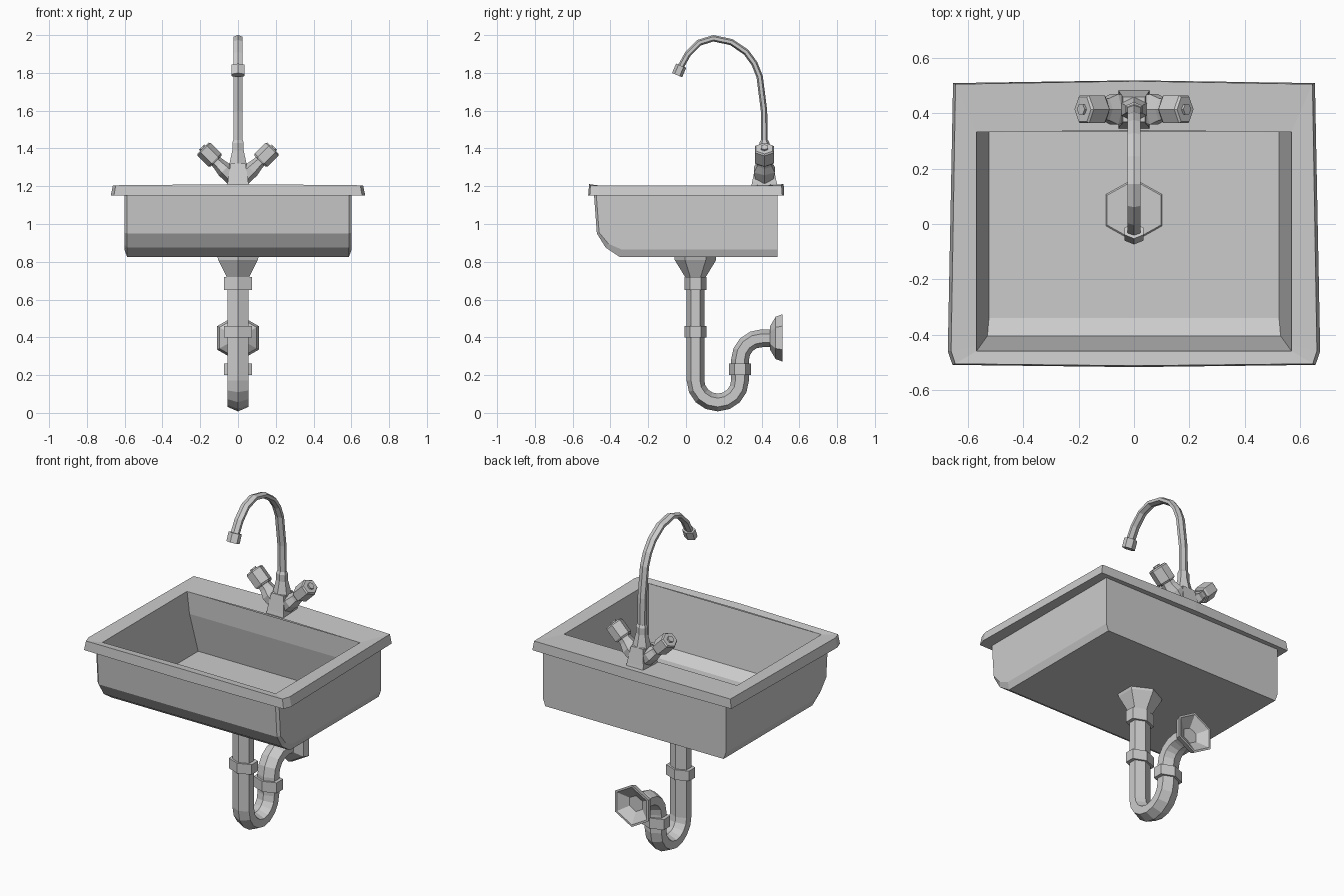
import bpy, bmesh, math
from mathutils import Vector

if "Cube" in bpy.data.objects:
    bpy.data.objects.remove(bpy.data.objects["Cube"])


def loft(name, rings, closed=True, caps=True, flip=False):
    """Skin a list of equal-length rings of points, flat shaded."""
    bm = bmesh.new()
    vs = [[bm.verts.new(p) for p in r] for r in rings]
    n = len(vs[0])
    for a, b in zip(vs, vs[1:]):
        for i in range(n if closed else n - 1):
            j = (i + 1) % n
            bm.faces.new((a[i], a[j], b[j], b[i]))
    if caps:
        bm.faces.new(vs[0])
        bm.faces.new(vs[-1])
    bmesh.ops.recalc_face_normals(bm, faces=bm.faces)
    if flip:
        bmesh.ops.reverse_faces(bm, faces=bm.faces)
    me = bpy.data.meshes.new(name)
    bm.to_mesh(me)
    bm.free()
    ob = bpy.data.objects.new(name, me)
    bpy.context.collection.objects.link(ob)
    return ob


def hexagon(u, v):
    """Six-sided section: points at +-u, flats at +-v."""
    return [(u, 0), (u / 2, v), (-u / 2, v), (-u, 0), (-u / 2, -v), (u / 2, -v)]


def sweep(name, path, sizes, side=(1, 0, 0), caps=True):
    """Hexagonal tube along a planar path; sizes holds (u, v) for each point."""
    path = [Vector(p) for p in path]
    b = Vector(side)
    rings = []
    for i, (p, s) in enumerate(zip(path, sizes)):
        t = (path[min(i + 1, len(path) - 1)] - path[max(i - 1, 0)]).normalized()
        nrm = b.cross(t)
        rings.append([p + nrm * u + b * v for u, v in hexagon(*s)])
    return loft(name, rings, caps=caps)


def arc(cy, cz, r, a0, a1, n):
    return [(0, cy + r * math.cos(math.radians(a0 + (a1 - a0) * i / n)),
             cz + r * math.sin(math.radians(a0 + (a1 - a0) * i / n))) for i in range(n + 1)]


# Basin outer shell: side profile carried across x, with bevelled ends
full = [(-.487, 1.155), (-.472, .95), (-.425, .875), (-.35, .825), (.485, .825), (.485, 1.155)]
inset = [(-.475, 1.155), (-.46, .955), (-.41, .895), (-.34, .865), (.485, .865), (.485, 1.155)]
loft("basin_outer", [[(x, y, z) for y, z in prof] for x, prof in
                     ((-.602, inset), (-.587, full), (.587, full), (.602, inset))], closed=False)

# Basin inner surface with sides tapering to the floor
inner = [(-.46, 1.2), (-.405, .885), (-.34, .84), (.375, .84), (.335, 1.07), (.335, 1.2)]
loft("basin_inner", [[(s * (.57 - .045 * (1.2 - z) / .36), y, z) for y, z in inner]
                     for s in (-1, 1)], closed=False, flip=True)


# Rim: opening edge, top outer edge, lower outer edge, underside
def rim_ring(half, z, crown=0):
    pts = half + [(-x, y) for x, y in reversed(half[1:-1])]
    return [(x, y, z + (crown if x == 0 else 0)) for x, y in pts]


loft("rim", [
    rim_ring([(0, -.46), (.57, -.46), (.57, -.44), (.57, .333), (0, .338)], 1.2, .004),
    rim_ring([(0, -.513), (.647, -.506), (.662, -.46), (.646, .506), (0, .517)], 1.205, .006),
    rim_ring([(0, -.518), (.657, -.51), (.674, -.46), (.655, .51), (0, .52)], 1.15),
    rim_ring([(0, -.485), (.595, -.485), (.6, -.46), (.6, .485), (0, .485)], 1.15)], caps=False)

# Drain fitting in the floor and funnel below it
sweep("drain_ring", [(0, .05, .838), (0, .05, .845)], [(.116, .104), (.108, .097)])
sweep("drain_funnel", [(0, .05, .83), (0, .05, .81), (0, .05, .72)],
      [(.11, .11), (.11, .105), (.055, .06)])

# Trap pipe
path = [(0, .05, .73)] + arc(.168, .173, .118, 180, 360, 8) + arc(.401, .28, .115, 180, 90, 4) + [(0, .47, .395)]
sweep("trap_pipe", path, [(.047, .055)] * len(path))

# Pipe collars
for i, (y, z0, z1) in enumerate([(.05, .65, .72), (.05, .40, .46), (.286, .20, .262)]):
    sweep(f"pipe_collar_{i + 1}", [(0, y, z0), (0, y, z1)], [(.058, .075)] * 2)

# Wall flange, hollow at the back
loft("wall_flange", [[(v, y, .397 + u) for u, v in hexagon(r, r * .88)] for y, r in
                     ((.465, .04), (.445, .062), (.475, .112), (.51, .125), (.51, .112), (.465, .04))],
     caps=False)

# Tap body
loft("tap_base", [[(sx * a, .415 + sy * b, z) for sx, sy in ((-1, -1), (1, -1), (1, 1), (-1, 1))]
                  for z, a, b in ((1.2, .056, .07), (1.225, .054, .064), (1.32, .04, .045))])
sweep("tap_neck", [(0, .415, z) for z in (1.27, 1.32, 1.39, 1.43, 1.445)],
      [(.05, .05), (.045, .045), (.027, .03), (.027, .03), (.018, .025)])

# Two angled arms with knobs
for s, label in ((-1, "left"), (1, "right")):
    def at(d):
        return (s * (.03 + d * .707), .415, 1.245 + d * .707)
    sweep(f"tap_arm_{label}", [at(d) for d in (-.02, .06, .1, .14)],
          [(.04, .045), (.042, .055), (.034, .04), (.03, .035)], side=(0, 1, 0))
    sweep(f"tap_knob_{label}", [at(d) for d in (.122, .132, .212, .22)],
          [(.04, .044), (.049, .05), (.049, .05), (.042, .044)], side=(0, 1, 0))
    sweep(f"knob_cap_{label}", [at(d) for d in (.215, .23)], [(.02, .018)] * 2, side=(0, 1, 0))

# Gooseneck spout and nozzle
spout = [(.415, 1.42), (.413, 1.6), (.39, 1.78), (.362, 1.85), (.318, 1.91), (.24, 1.963), (.145, 1.983),
         (.07, 1.96), (.01, 1.9), (-.035, 1.82)]
sweep("spout", [(0, y, z) for y, z in spout], [(.017, .024)] * len(spout))
sweep("spout_nozzle", [(0, -.026, 1.838), (0, -.047, 1.788)], [(.029, .034)] * 2)
